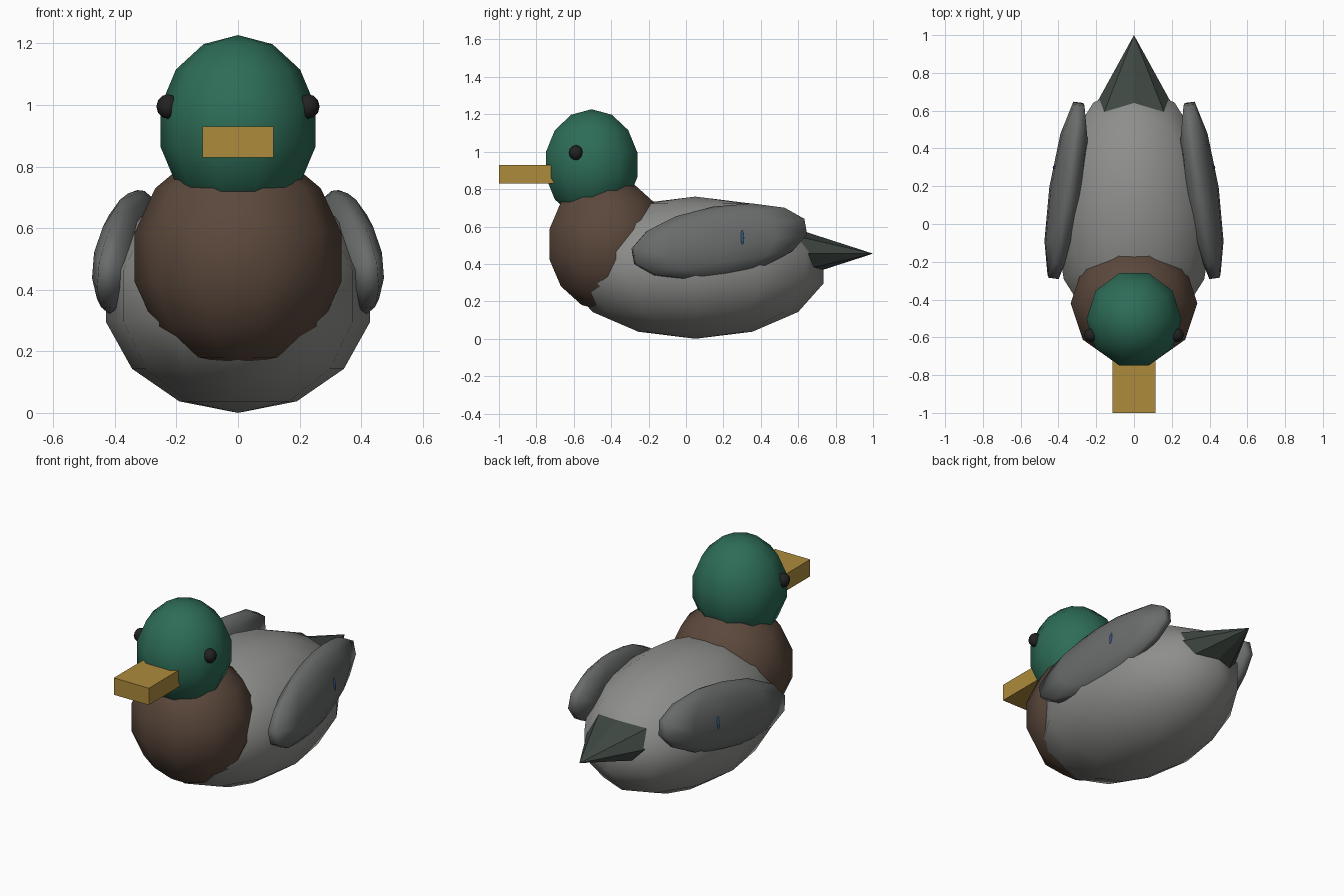
import bpy, bmesh
from math import radians, pi
from mathutils import Matrix, Euler

if "Cube" in bpy.data.objects:
    bpy.data.objects.remove(bpy.data.objects["Cube"])


def material(name, rgb):
    m = bpy.data.materials.new(name)
    m.diffuse_color = (*rgb, 1)
    m.use_nodes = True
    m.node_tree.nodes["Principled BSDF"].inputs["Base Color"].default_value = m.diffuse_color
    return m


def finish(name, bm, mat, smooth=True):
    bmesh.ops.recalc_face_normals(bm, faces=bm.faces[:])
    me = bpy.data.meshes.new(name)
    bm.to_mesh(me)
    bm.free()
    for p in me.polygons:
        p.use_smooth = smooth
    me.materials.append(mat)
    ob = bpy.data.objects.new(name, me)
    bpy.context.collection.objects.link(ob)
    return ob


def ellipsoid(name, loc, radii, mat, segs=10, rings=7, rot=(0, 0, 0)):
    # quarter turn puts the first meridian on the x axis
    bm = bmesh.new()
    bmesh.ops.create_uvsphere(bm, u_segments=segs, v_segments=rings, radius=1,
                              matrix=Matrix.Rotation(pi / 2, 4, 'Z'))
    bmesh.ops.transform(bm, matrix=Matrix.Diagonal((*radii, 1)), verts=bm.verts)
    ob = finish(name, bm, mat)
    ob.location = loc
    ob.rotation_euler = Euler([radians(a) for a in rot])
    return ob


grey = material("body_grey", (.27, .275, .26))
wing_grey = material("wing_grey", (.14, .15, .145))
brown = material("breast_brown", (.105, .065, .045))
green = material("head_green", (.026, .15, .095))
yellow = material("bill_yellow", (.42, .26, .045))
black = material("eye_black", (.015, .016, .015))
dark = material("tail_dark", (.05, .065, .055))
blue = material("patch_blue", (.03, .10, .25))

# body, breast and head
ellipsoid("body", (0, .05, .38), (.44, .703, .38), grey, segs=12)
ellipsoid("breast", (0, -.42, .505), (.344, .335, .36), brown)
ellipsoid("head", (0, -.505, .93), (.258, .264, .297), green)

# bill
bm = bmesh.new()
bmesh.ops.create_cube(bm, size=1)
bmesh.ops.transform(bm, verts=bm.verts, matrix=Matrix.Translation((0, -.825, .88))
                    @ Matrix.Diagonal((.23, .35, .1, 1)))
finish("bill", bm, yellow, smooth=False)

# tail: flattened cone pointing backwards
bm = bmesh.new()
bmesh.ops.create_cone(bm, cap_ends=True, segments=8, radius1=1, radius2=0, depth=1)
bmesh.ops.transform(bm, verts=bm.verts, matrix=Matrix.Translation((0, .76, .455))
                    @ Matrix.Diagonal((.264, .48, .155, 1))
                    @ Matrix.Rotation(-pi / 2, 4, 'X'))
finish("tail", bm, dark, smooth=False)

# eyes, wings and wing patches on both sides
for side, s in (("right", 1), ("left", -1)):
    ellipsoid("eye_" + side, (s * .227, -.588, .995), (.038, .038, .04), black, 8, 6)
    ellipsoid("wing_" + side, (s * .36, .178, .52), (.088, .507, .19), wing_grey,
              rot=(9.5, s * -6, s * 7.5))
    ellipsoid("wing_patch_" + side, (s * .415, .3, .54), (.016, .01, .045), blue, 8, 6,
              rot=(0, s * -6, s * 7.5))
